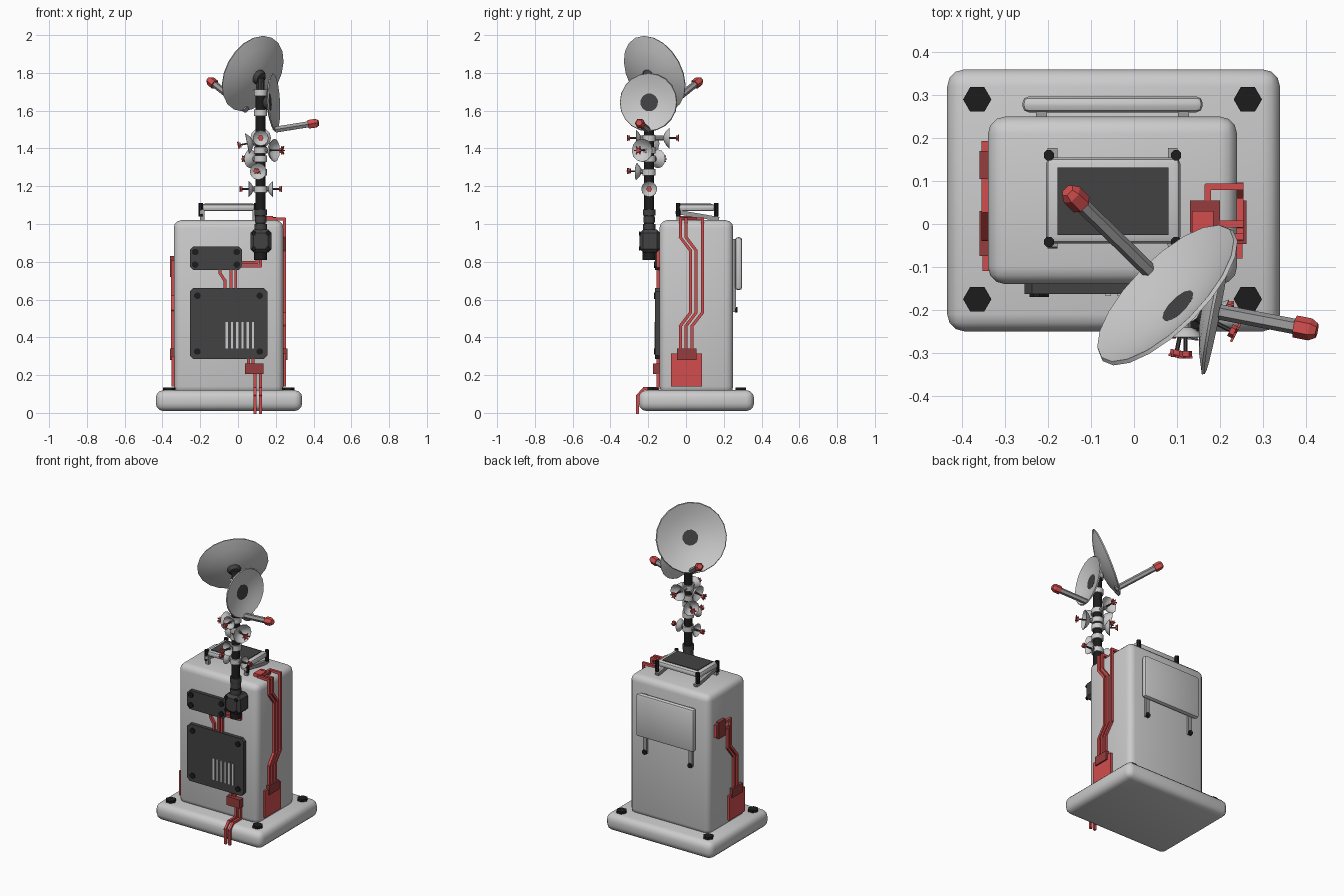
import bpy, bmesh, math
from mathutils import Vector, Matrix

cube = bpy.data.objects.get("Cube")
if cube:
    bpy.data.objects.remove(cube, do_unlink=True)


def material(name, r, g, b):
    m = bpy.data.materials.new(name)
    m.use_nodes = True
    m.diffuse_color = (r, g, b, 1)
    m.node_tree.nodes["Principled BSDF"].inputs["Base Color"].default_value = (r, g, b, 1)
    return m


SHELL = material("light grey shell", .6, .6, .6)
STEEL = material("mid grey metal", .33, .33, .33)
DARK = material("charcoal panel", .055, .055, .055)
BLACK = material("black fitting", .012, .012, .012)
RED = material("red cable", .65, .075, .075)
MAROON = material("dark red connector", .3, .045, .045)
made = []


def finish(name, bm, mat):
    bmesh.ops.recalc_face_normals(bm, faces=bm.faces)
    me = bpy.data.meshes.new(name)
    bm.to_mesh(me)
    bm.free()
    me.materials.append(mat)
    ob = bpy.data.objects.new(name, me)
    bpy.context.collection.objects.link(ob)
    made.append(ob)
    return ob


def box(name, x, y, z, mat, bevel=0, segs=2, round_axis=None):
    """Box from (min, max) ranges; round_axis bevels only the edges along that axis."""
    bm = bmesh.new()
    bmesh.ops.create_cube(bm, size=1)
    for v in bm.verts:
        v.co = Vector([lo + (hi - lo) * (c + .5) for c, (lo, hi) in zip(v.co, (x, y, z))])
    if bevel:
        edges = [e for e in bm.edges if round_axis is None or
                 abs((e.verts[0].co - e.verts[1].co).normalized()[round_axis]) > .9]
        bmesh.ops.bevel(bm, geom=edges, offset=bevel, segments=segs, profile=.5, affect='EDGES')
    return finish(name, bm, mat)


def add_rod(bm, p, q, r, sides=8, r2=None):
    p, q = Vector(p), Vector(q)
    turn = (q - p).to_track_quat('Z', 'Y').to_matrix().to_4x4()
    spin = Matrix.Rotation(math.pi / sides, 4, 'Z')
    bmesh.ops.create_cone(bm, cap_ends=True, segments=sides, radius1=r, radius2=r if r2 is None else r2,
                          depth=(q - p).length, matrix=Matrix.Translation((p + q) / 2) @ turn @ spin)


def rod(name, p, q, r, mat, sides=8, r2=None):
    bm = bmesh.new()
    add_rod(bm, p, q, r, sides, r2)
    return finish(name, bm, mat)


def cable(name, points, r=.0085):
    """Square-section cable through the points."""
    bm = bmesh.new()
    pts = [Vector(p) for p in points]
    for p, q in zip(pts, pts[1:]):
        d = (q - p).normalized() * r * .6
        add_rod(bm, p - d, q + d, r * 1.3, 4)
    return finish(name, bm, RED)


def dish(name, centre, n, radius, depth, sides):
    """Thin bowl with its rim centred on centre, opening along n."""
    bm = bmesh.new()
    t = radius * .05
    outer = [(radius * k, depth * (k * k - 1) - t) for k in (0, .35, .7, 1)]
    inner = [(radius * k, depth * (k * k - 1)) for k in (.98, .7, .35, 0)]
    vs = [bm.verts.new((a, 0, b)) for a, b in outer + inner]
    edges = [bm.edges.new(pair) for pair in zip(vs, vs[1:])]
    bmesh.ops.spin(bm, geom=vs + edges, cent=(0, 0, 0), axis=(0, 0, 1), angle=math.tau, steps=sides)
    bmesh.ops.remove_doubles(bm, verts=bm.verts, dist=1e-4)
    bm.transform(Matrix.Translation(centre) @ n.to_track_quat('Z', 'Y').to_matrix().to_4x4())
    return finish(name, bm, SHELL)


# Base and cabinet
box("base", (-.435, .34), (-.25, .36), (.01, .12), SHELL, .04, 3)
box("cabinet", (-.34, .24), (-.14, .25), (.1, 1.02), SHELL, .04, 3)
for x in (-.365, .265):
    for y in (-.175, .29):
        rod("base_bolt", (x, y, .11), (x, y, .135), .033, BLACK, 6)


def front_panel(name, x, z, inset):
    box(name, x, (-.163, -.135), z, DARK, .018, 1, 1)
    for bx in (x[0] + inset, x[1] - inset):
        for bz in (z[0] + inset, z[1] - inset):
            rod(name + "_bolt", (bx, -.16, bz), (bx, -.17, bz), .018, BLACK, 8)


# Front panels, with vent slats
front_panel("lower_front_panel", (-.255, .155), (.285, .66), .04)
front_panel("upper_front_panel", (-.255, .022), (.757, .88), .028)
for i in range(6):
    x = -.06 + i * .028
    box("vent_slat", (x - .006, x + .006), (-.168, -.16), (.34, .48), SHELL)

# Rear panel on two rails
box("rear_panel", (-.26, .16), (.26, .297), (.65, .93), SHELL, .015, 2)
for x in (-.215, .115):
    box("rear_rail", (x - .013, x + .013), (.245, .265), (.535, .92), STEEL)
    rod("rear_rail_bolt", (x, .26, .545), (x, .272, .545), .016, BLACK, 8)

# Roof panel on sloping rails
box("roof_panel", (-.205, .108), (-.045, .155), (1.068, 1.105), SHELL, .015, 2)
box("roof_panel_face", (-.178, .08), (-.026, .132), (1.1, 1.109), DARK)
for x in (-.19, .09):
    rod("roof_rail", (x, .175, 1.026), (x, -.055, 1.065), .016, STEEL, 4)
    box("roof_leg", (x - .012, x + .012), (-.05, -.03), (1.01, 1.075), STEEL)
    for y in (-.042, .16):
        bx = x - .008 if x < 0 else x + .008
        rod("roof_bolt", (bx, y, 1.04), (bx, y, 1.11), .013, BLACK, 8)

# Mast and its mount
MX, MY = .12, -.195
box("mast_mount", (.065, .178), (-.245, -.135), (.85, .97), DARK, .018, 1)
for x in (.085, .157):
    for z in (.87, .95):
        rod("mount_bolt", (x, -.242, z), (x, -.25, z), .012, BLACK, 6)
rod("mast", (MX, MY, .96), (MX, MY, 1.71), .027, BLACK, 12)
rod("mast_foot", (MX, MY, .81), (MX, MY, .86), .036, BLACK, 12)
for z, r in ((.985, .034), (1.025, .031), (1.06, .035)):
    rod("mast_sleeve", (MX, MY, z - .016), (MX, MY, z + .016), r, DARK, 12)
for z in (1.185, 1.275, 1.345, 1.39, 1.455, 1.59, 1.695):
    rod("mast_collar", (MX, MY, z - .017), (MX, MY, z + .017), .036, SHELL, 12)


def big_dish(name, centre, n, radius, depth, arm_start, arm_end, joint):
    centre, n = Vector(centre), Vector(n).normalized()
    dish(name, centre, n, radius, depth, 20)
    back = centre - n * depth
    rod(name + "_hub", back - n * .03, back + n * .004, .03, DARK, 12, .048)
    rod(name + "_joint", joint, back - n * .02, .022, DARK, 10)
    a, b = Vector(arm_start), Vector(arm_end)
    d = (b - a).normalized()
    rod(name + "_arm", a, b - d * .03, .018, STEEL, 6)
    rod(name + "_feed", b - d * .045, b - d * .008, .026, RED, 6)
    rod(name + "_feed_tip", b - d * .008, b + d * .008, .026, RED, 6, .017)


# Two main dishes
big_dish("upper_dish", (.072, -.16, 1.8), (-.65, .65, .37), .215, .05,
         (.045, -.118, 1.605), (-.15, .073, 1.76), (MX, MY, 1.7))
big_dish("side_dish", (.195, -.2, 1.645), (.98, -.19, .05), .155, .03,
         (.2, -.205, 1.5), (.418, -.247, 1.535), (MX, MY, 1.64))


def small_dish(z, n, radius, reach=.075):
    n = Vector(n).normalized()
    root = Vector((MX, MY, z))
    rim, tip = root + n * reach, root + n * (reach + .045)
    dish("small_dish", rim, n, radius, radius * .6, 12)
    rod("small_dish_stem", root, rim - n * radius * .5, .014, STEEL, 8)
    rod("small_dish_feed", rim - n * radius * .6, tip, .005, DARK, 6)
    # Red feed: a knob with crossed prongs
    side = n.cross(Vector((0, 0, 1))).normalized()
    up = side.cross(n)
    bm = bmesh.new()
    add_rod(bm, tip - n * .014, tip - n * .002, .015, 6)
    for k in range(3):
        a = math.pi * k / 3
        d = (side * math.cos(a) + up * math.sin(a)) * radius * .38
        add_rod(bm, tip - d, tip + d, .004, 4)
    finish("small_dish_prongs", bm, RED)


# Small dishes around the mast
small_dish(1.455, (0, -1, 0), .042, .07)
small_dish(1.455, (0, 1, 0), .055, .11)
small_dish(1.44, (-1, 0, -.2), .055, .075)
small_dish(1.39, (.9, -.45, 0), .062, .085)
small_dish(1.345, (-.75, .65, 0), .05, .075)
small_dish(1.275, (-.2, -1, .05), .045, .07)
small_dish(1.185, (-1, 0, 0), .042, .065)
small_dish(1.185, (1, 0, 0), .042, .065)

# Front cables
F = -.148
cable("panel_link_cable", [(-.095, F, .76), (-.095, F, .74), (-.07, F, .7), (-.07, F, .65)])
for x in (-.037, -.012):
    cable("panel_link_cable", [(x, F, .77), (x, F, .65)])
for z, x in ((.777, .118), (.797, .1)):
    cable("mast_cable", [(.01, F, z), (x, F, z), (x, F, .87)])
box("front_connector", (.038, .135), (-.175, -.135), (.205, .262), MAROON)
for x in (.055, .08):
    cable("outlet_cable", [(x, F, .3), (x, F, .25)])
for x in (.09, .12):
    cable("ground_cable", [(x, F, .22), (x, F, .128), (x, -.222, .128), (x, -.257, .09), (x, -.257, 0)])

# Left side: junction box, connector and cables over the roof edge
S, T = .247, 1.026
box("left_junction_box", (.23, .253), (-.08, .085), (.14, .315), RED)
box("left_connector", (.23, .262), (-.047, .055), (.28, .34), MAROON)
for y in (-.03, 0):
    cable("left_cable", [(S, y, .32), (S, y, .46), (S, y + .053, .53), (S, y + .053, .86),
                         (S, y, .93), (S, y, T), (.17, y, T)])
cable("left_loop_cable", [(S, .032, .32), (S, .032, .46), (S, .087, .53), (S, .087, T),
                          (.172, .087, T), (.172, .04, T)])
box("roof_connector", (.13, .2), (-.02, .055), (1.01, 1.036), MAROON)
box("roof_connector_cap", (.135, .185), (-.03, .03), (1.01, 1.042), RED)

# Right side: junction box, two connectors and cables
S = -.347
box("right_junction_box", (-.353, -.33), (-.11, .055), (.14, .3), RED)
box("right_connector", (-.36, -.33), (-.075, .03), (.28, .34), MAROON)
box("right_upper_connector", (-.36, -.33), (.105, .17), (.72, .83), MAROON)
cable("right_bypass_cable", [(S, .185, .74), (S, .185, .81), (S, .12, .81)])
for y, z in ((.035, .8), (.065, .76)):
    cable("right_cable", [(S, .12, z), (S, y, z), (S, y, .62), (S, y - .065, .54), (S, y - .065, .32)])

# Smooth shading with sharp edges kept
bpy.ops.object.select_all(action='DESELECT')
for ob in made:
    ob.select_set(True)
bpy.context.view_layer.objects.active = made[0]
bpy.ops.object.shade_smooth_by_angle(angle=math.radians(35))
